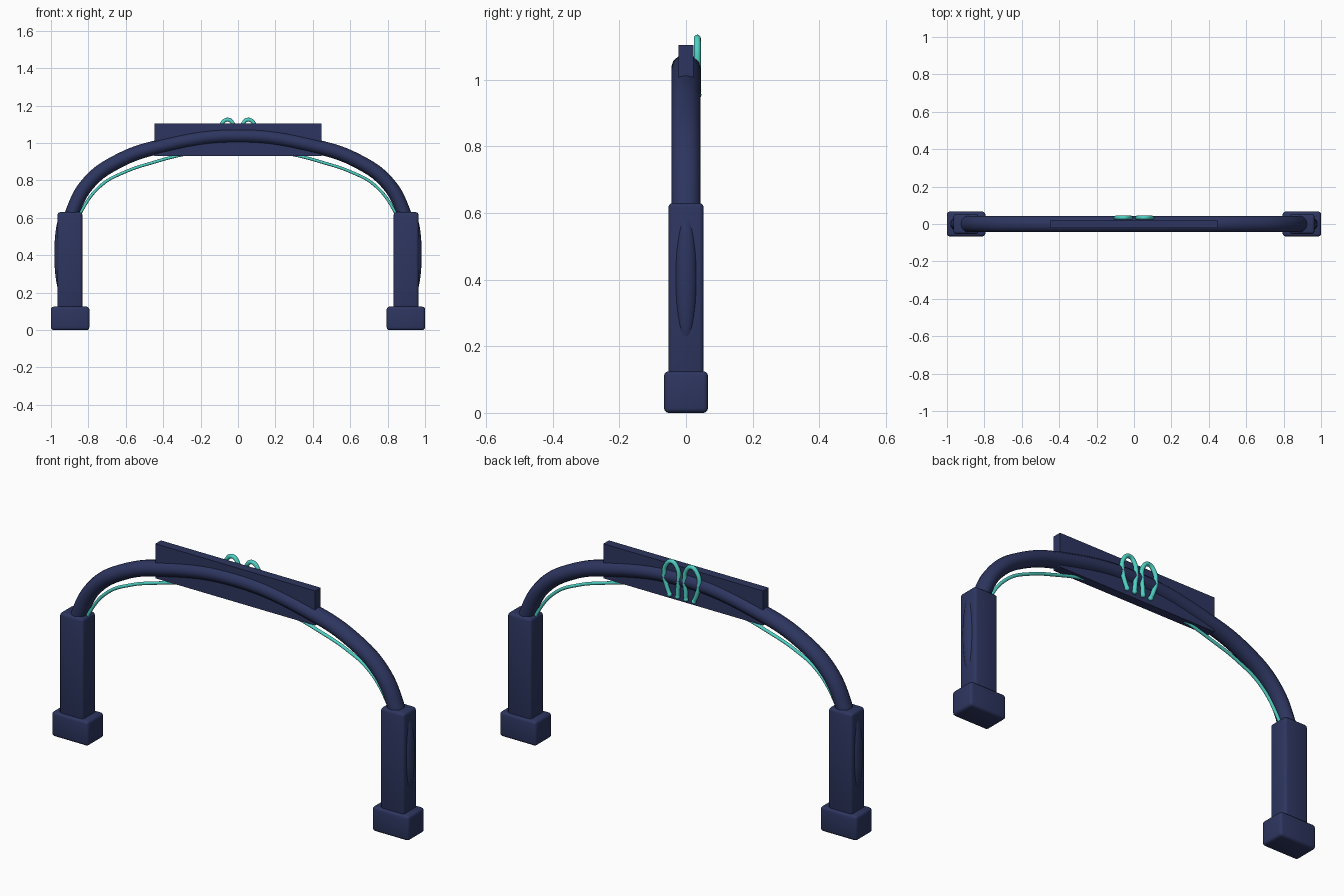
import bpy, math

if "Cube" in bpy.data.objects:
    bpy.data.objects.remove(bpy.data.objects["Cube"])


def material(name, rgb):
    m = bpy.data.materials.new(name)
    m.diffuse_color = (*rgb, 1)
    m.use_nodes = True
    m.node_tree.nodes["Principled BSDF"].inputs["Base Color"].default_value = m.diffuse_color
    return m


NAVY = material("navy", (0.026, 0.036, 0.115))
TEAL = material("teal", (0.078, 0.638, 0.558))


def finish(ob, name, mat):
    ob.name = name
    ob.data.materials.clear()
    ob.data.materials.append(mat)
    bpy.ops.object.select_all(action='DESELECT')
    ob.select_set(True)
    bpy.context.view_layer.objects.active = ob
    bpy.ops.object.shade_smooth_by_angle(angle=math.radians(40))
    return ob


def box(name, lo, hi, bevel, mat):
    bpy.ops.mesh.primitive_cube_add(
        size=1, location=[(a + b) / 2 for a, b in zip(lo, hi)])
    ob = bpy.context.object
    ob.scale = [b - a for a, b in zip(lo, hi)]
    bpy.ops.object.transform_apply(location=False, rotation=False, scale=True)
    if bevel:
        mod = ob.modifiers.new("bevel", 'BEVEL')
        mod.width, mod.segments = bevel, 3
        bpy.ops.object.modifier_apply(modifier=mod.name)
    return finish(ob, name, mat)


def ball(name, loc, radii, mat):
    bpy.ops.mesh.primitive_uv_sphere_add(segments=24, ring_count=16, radius=1, location=loc)
    ob = bpy.context.object
    ob.scale = radii
    bpy.ops.object.transform_apply(location=False, rotation=False, scale=True)
    return finish(ob, name, mat)


def tube(name, points, radius, mat, y=0.0, widen=1.0, sides=4):
    """Smooth tube through (x, z) points lying in the plane at depth y."""
    cu = bpy.data.curves.new(name, 'CURVE')
    cu.dimensions = '3D'
    cu.bevel_depth, cu.bevel_resolution = radius, sides
    cu.resolution_u, cu.use_fill_caps = 10, True
    sp = cu.splines.new('BEZIER')
    sp.bezier_points.add(len(points) - 1)
    for p, (x, z) in zip(sp.bezier_points, points):
        p.co = (x, 0, z)
        p.handle_left_type = p.handle_right_type = 'AUTO'
    ob = bpy.data.objects.new(name, cu)
    bpy.context.collection.objects.link(ob)
    bpy.ops.object.select_all(action='DESELECT')
    ob.select_set(True)
    bpy.context.view_layer.objects.active = ob
    bpy.ops.object.convert(target='MESH')
    ob = bpy.context.object
    for v in ob.data.vertices:
        v.co.y = v.co.y * widen + y
    return finish(ob, name, mat)


# Main arch, mirrored from its left half
half = [(-0.905, 0.55), (-0.885, 0.63), (-0.80, 0.785), (-0.64, 0.903), (-0.40, 0.985)]
tube("arch", half + [(0, 1.038)] + [(-x, z) for x, z in reversed(half)],
     0.038, NAVY, widen=1.16)

# Sign panel through the middle of the arch
box("sign_panel", (-0.447, -0.022, 0.93), (0.447, 0.022, 1.105), 0, NAVY)

for s, side in ((-1, "left"), (1, "right")):
    # Column, foot and outer swelling
    xs = sorted((s * 0.832, s * 0.965))
    box(side + "_column", (xs[0], -0.053, 0.10), (xs[1], 0.053, 0.63), 0.014, NAVY)
    xs = sorted((s * 0.795, s * 1.0))
    box(side + "_foot", (xs[0], -0.066, 0), (xs[1], 0.066, 0.125), 0.014, NAVY)
    ball(side + "_column_bulge", (s * 0.95, 0, 0.405), (0.032, 0.035, 0.2), NAVY)

    # Light strip under the arch, running into the panel
    strip = [(0.855, 0.59), (0.835, 0.64), (0.73, 0.775), (0.60, 0.847),
             (0.45, 0.897), (0.32, 0.932), (0.20, 0.953)]
    tube(side + "_light_strip", [(s * x, z) for x, z in strip], 0.008, TEAL)

    # Ear-shaped loop on the back with rounded ends
    loop = [(0.024, 0.955), (0.022, 0.99), (0.016, 1.05), (0.025, 1.10), (0.055, 1.125),
            (0.088, 1.10), (0.098, 1.05), (0.083, 0.99), (0.068, 0.955)]
    tube(side + "_loop", [(s * x, z) for x, z in loop], 0.0105, TEAL, y=0.034)
    for i, (x, z) in enumerate((loop[0], loop[-1])):
        ball(f"{side}_loop_end_{i + 1}", (s * x, 0.034, z), (0.012,) * 3, TEAL)
